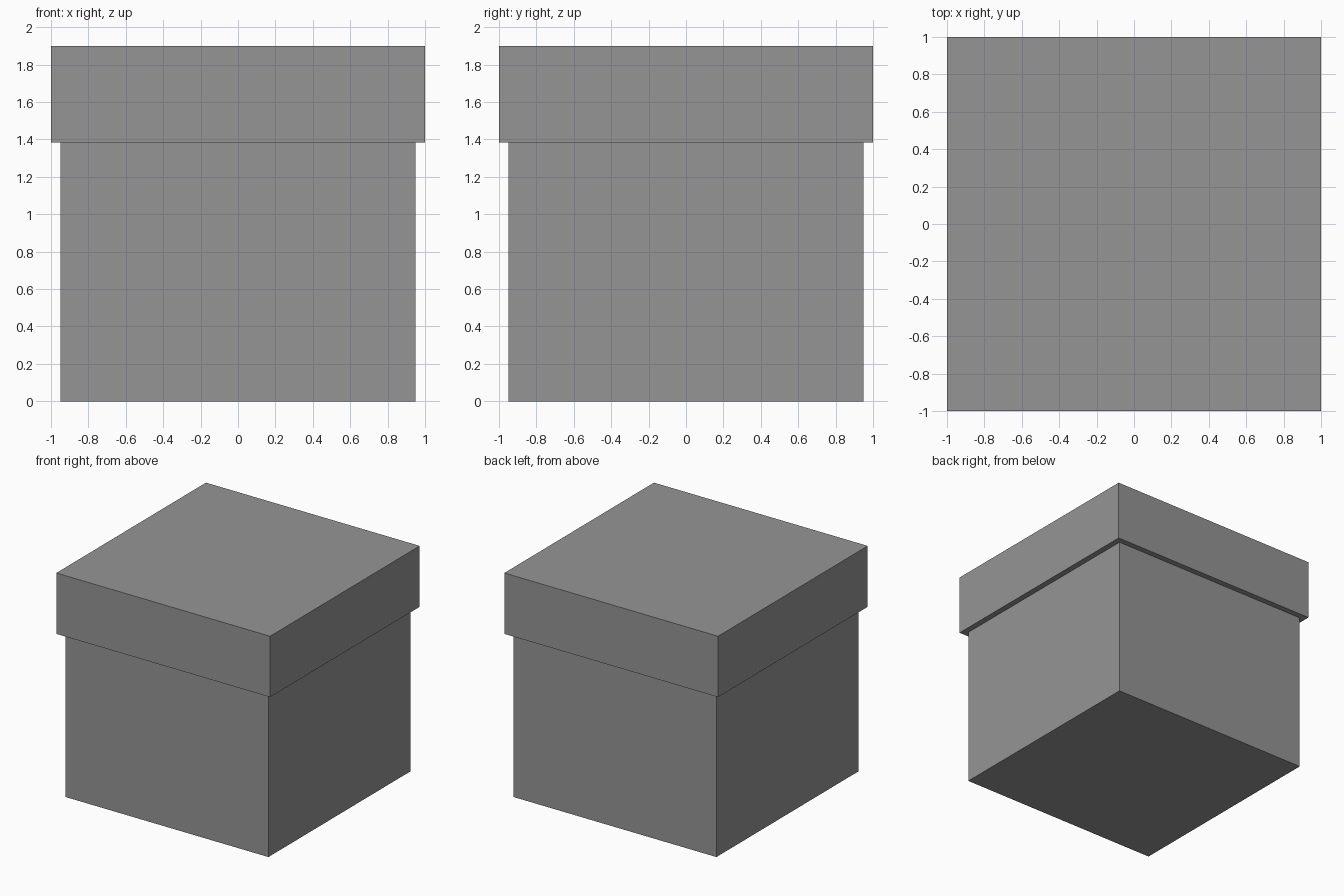
import bpy

if "Cube" in bpy.data.objects:
    bpy.data.objects.remove(bpy.data.objects["Cube"])

# Dark grey shared by both parts
grey = bpy.data.materials.new("dark_grey")
grey.diffuse_color = (0.3, 0.3, 0.3, 1)
grey.use_nodes = True
grey.node_tree.nodes["Principled BSDF"].inputs["Base Color"].default_value = grey.diffuse_color


def box(name, width, z0, z1):
    """Square block of the given width between two heights."""
    bpy.ops.mesh.primitive_cube_add(size=1, location=(0, 0, (z0 + z1) / 2))
    obj = bpy.context.object
    obj.name = name
    obj.scale = (width, width, z1 - z0)
    bpy.ops.object.transform_apply(location=False, rotation=False, scale=True)
    obj.data.materials.append(grey)
    return obj


LID_BOTTOM = 1.385

# Box body
box("box_body", 1.9, 0.0, LID_BOTTOM)

# Overhanging lid
box("box_lid", 2.0, LID_BOTTOM, 1.9)
